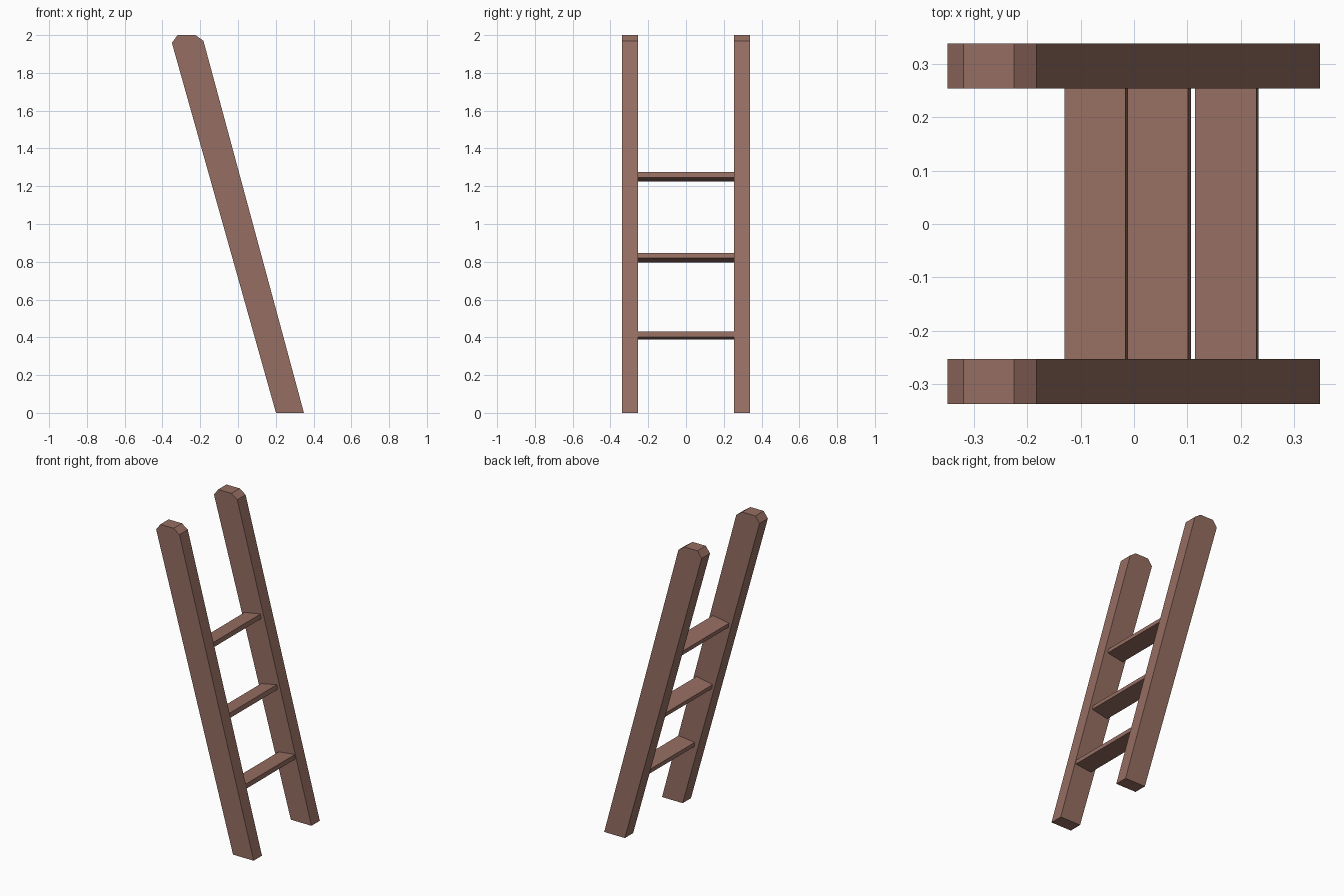
import bpy, bmesh, math

if "Cube" in bpy.data.objects:
    bpy.data.objects.remove(bpy.data.objects["Cube"])

wood = bpy.data.materials.new("brown wood")
wood.diffuse_color = (0.305, 0.156, 0.122, 1)
wood.use_nodes = True
wood.node_tree.nodes["Principled BSDF"].inputs["Base Color"].default_value = wood.diffuse_color


def extrude_profile(name, profile, y0, y1):
    """Closed x-z profile extruded along y."""
    bm = bmesh.new()
    face = bm.faces.new([bm.verts.new((x, y0, z)) for x, z in profile])
    ext = bmesh.ops.extrude_face_region(bm, geom=[face])
    verts = [v for v in ext["geom"] if isinstance(v, bmesh.types.BMVert)]
    bmesh.ops.translate(bm, verts=verts, vec=(0, y1 - y0, 0))
    bmesh.ops.recalc_face_normals(bm, faces=bm.faces)
    mesh = bpy.data.meshes.new(name)
    bm.to_mesh(mesh)
    bm.free()
    mesh.materials.append(wood)
    obj = bpy.data.objects.new(name, mesh)
    bpy.context.collection.objects.link(obj)
    return obj


# Leaning side rails with clipped top corners
rail = [(0.201, 0), (0.349, 0), (-0.183, 1.97), (-0.225, 2.0),
        (-0.32, 2.0), (-0.35, 1.959)]
extrude_profile("front_rail", rail, -0.338, -0.253)
extrude_profile("back_rail", rail, 0.254, 0.339)

# Rungs: flat boards between the rails, each tilted a little differently
for name, x, z, tilt in (("lower_rung", 0.174, 0.409, 6.5),
                         ("middle_rung", 0.047, 0.822, 11.5),
                         ("upper_rung", -0.071, 1.250, 10)):
    a = math.radians(tilt)
    c, s = math.cos(a), math.sin(a)
    w, h = 0.058, 0.0145
    board = [(x + u * c - v * s, z + u * s + v * c)
             for u, v in ((-w, -h), (w, -h), (w, h), (-w, h))]
    extrude_profile(name, board, -0.255, 0.256)
